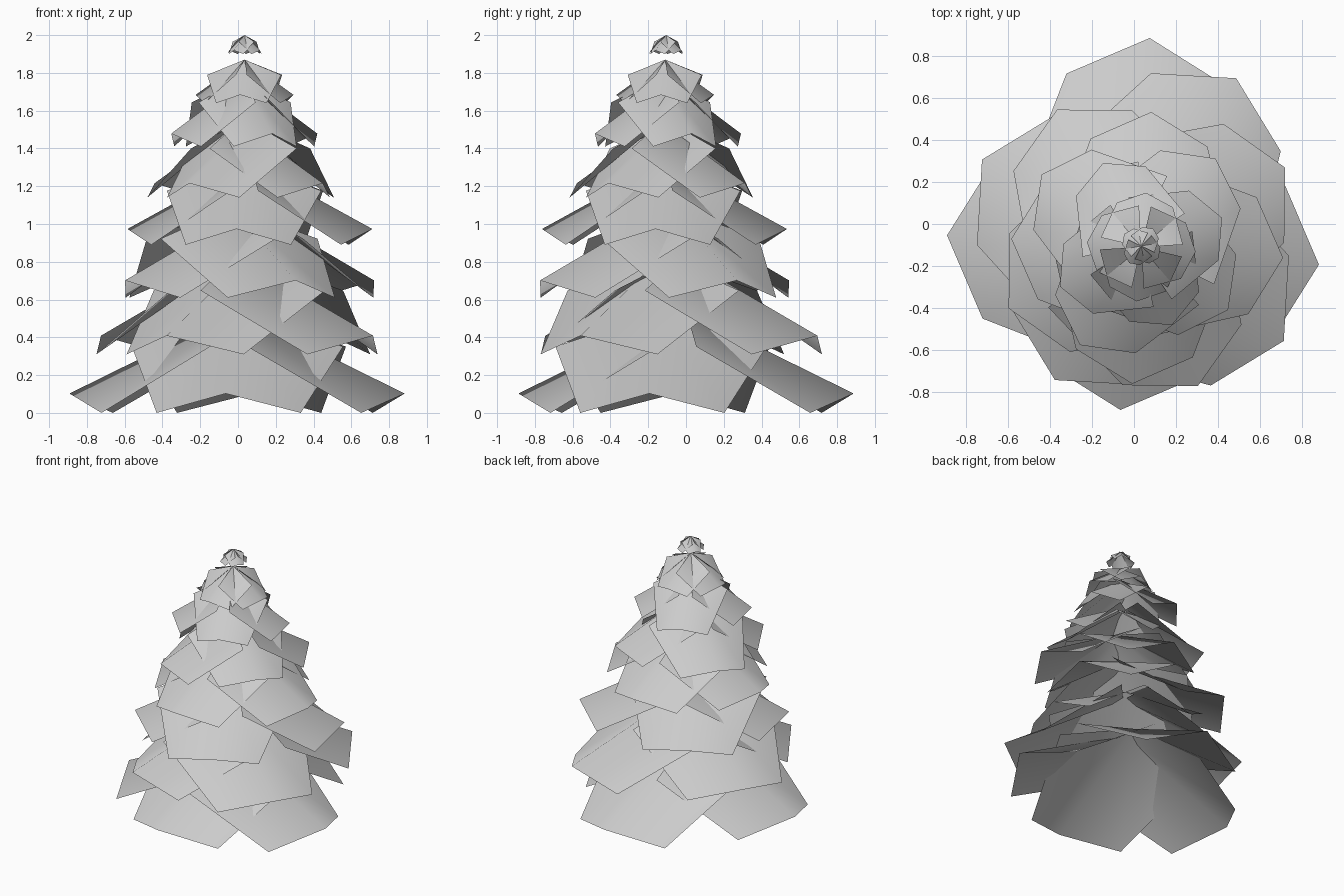
import bpy
import math
from mathutils import Matrix, Vector

old = bpy.data.objects.get("Cube")
if old:
    bpy.data.objects.remove(old, do_unlink=True)

grey = bpy.data.materials.new("pale grey")
grey.use_nodes = True
colour = (0.6, 0.6, 0.6, 1)
grey.diffuse_color = colour
grey.node_tree.nodes["Principled BSDF"].inputs["Base Color"].default_value = colour

# One drooping leaf along +x: reach and height are both 1
LEAF = [(0, 0, 1), (0.11, 0.63, 0.65), (0.775, 0.43, 0),
        (1, 0, 0.19), (0.775, -0.43, 0), (0.11, -0.63, 0.65)]
HALVES = [(0, 3, 2, 1), (0, 5, 4, 3)]


def tier(name, centre, base, reach, height, turn, slide, spread=1.0):
    """Ring of four leaves; slide parts the two crossed pairs, spread widens them."""
    verts, faces = [], []
    whole = Matrix.Rotation(math.radians(turn), 3, "Z")
    for i in range(4):
        spin = Matrix.Rotation(math.radians(90 * i), 3, "Z")
        shift = Vector((0, slide if i % 2 else -slide, 0))
        start = len(verts)
        for u, v, w in LEAF:
            x, y, z = whole @ (spin @ Vector((u, v * spread, w)) + shift)
            verts.append((centre[0] + x * reach, centre[1] + y * reach,
                          base + z * height))
        faces += [[start + k for k in half] for half in HALVES]
    mesh = bpy.data.meshes.new(name)
    mesh.from_pydata(verts, [], faces)
    mesh.materials.append(grey)
    mesh.shade_smooth()
    ob = bpy.data.objects.new(name, mesh)
    bpy.context.collection.objects.link(ob)


# Tiers from the ground up: centre, base, reach, height, turn, slide, spread
tiers = [
    ((0, -0.062), 0, 0.89, 0.54, -4.5, 0.07),
    ((0.025, -0.075), 0.31, 0.84, 0.52, -31, 0.07),
    ((0.015, -0.09), 0.61, 0.74, 0.48, -63, 0.07),
    ((0.05, -0.115), 0.89, 0.65, 0.44, -94, 0.02),
    ((0.035, -0.11), 1.14, 0.55, 0.4, -126, -0.07),
    ((0.025, -0.115), 1.41, 0.42, 0.36, -157, -0.05),
    ((0.035, -0.11), 1.64, 0.26, 0.23, -185, 0, 1.2),
]
for n, spec in enumerate(tiers, 1):
    tier(f"branch_tier_{n}", *spec)

# Small crown floating over the top tier
tier("crown", (0.035, -0.105), 1.9, 0.1, 0.1, -215, 0, 1.1)
